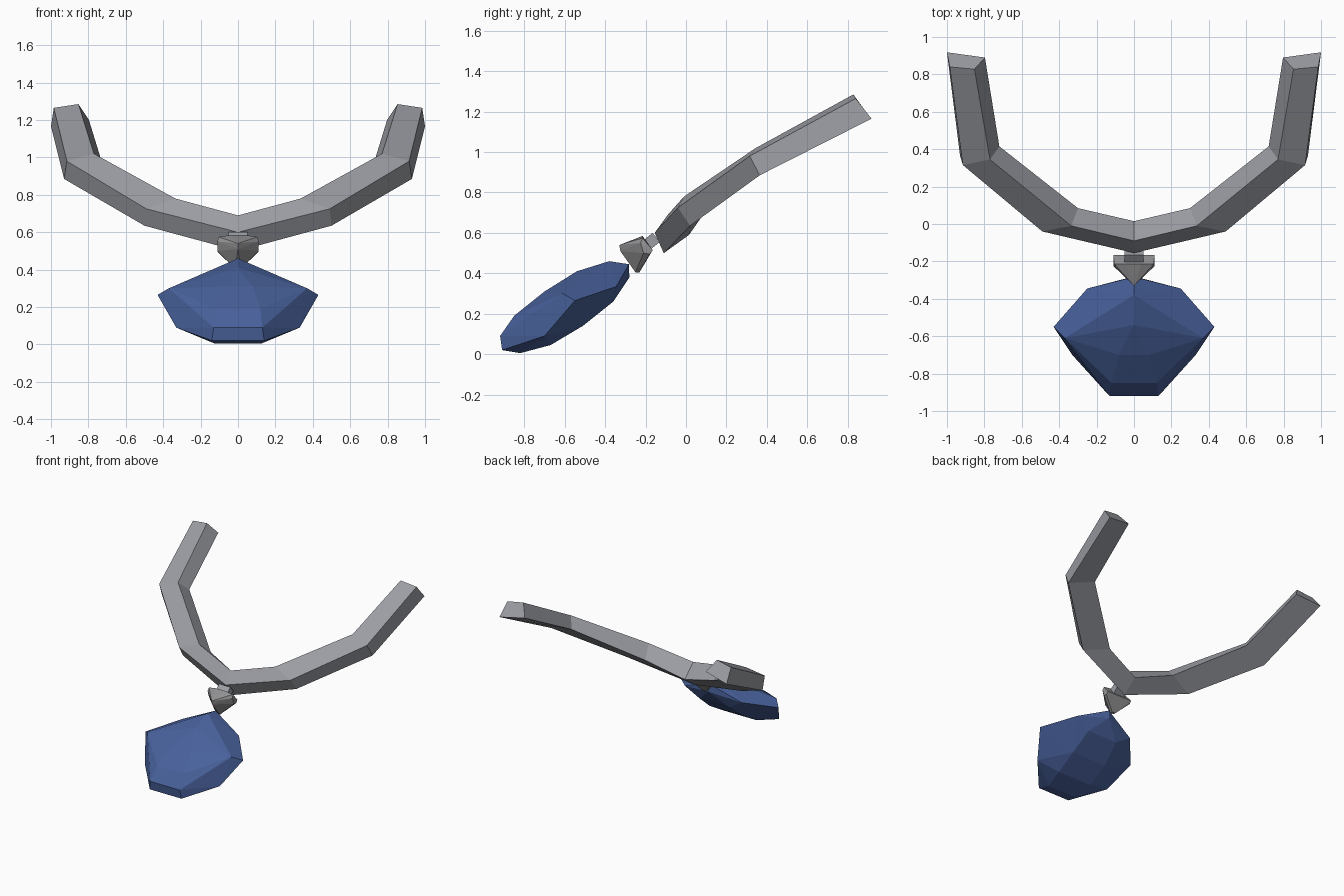
import bpy, bmesh

if "Cube" in bpy.data.objects:
    bpy.data.objects.remove(bpy.data.objects["Cube"])


def material(name, color):
    m = bpy.data.materials.new(name)
    m.diffuse_color = (*color, 1)
    m.use_nodes = True
    m.node_tree.nodes["Principled BSDF"].inputs["Base Color"].default_value = m.diffuse_color
    return m


metal = material("grey_metal", (0.33, 0.34, 0.37))
dark_metal = material("dark_metal", (0.29, 0.29, 0.30))
blue = material("blue_gem", (0.065, 0.12, 0.33))


def finish(bm, name, mat):
    bmesh.ops.recalc_face_normals(bm, faces=bm.faces)
    me = bpy.data.meshes.new(name)
    bm.to_mesh(me)
    bm.free()
    me.materials.append(mat)
    ob = bpy.data.objects.new(name, me)
    bpy.context.collection.objects.link(ob)
    return ob


def mirrored_hull(name, points, mat):
    """Faceted solid wrapped around points given for the right half."""
    bm = bmesh.new()
    for x, y, z in points:
        for sx in ({x, -x} if x else {0}):
            bm.verts.new((sx, y, z))
    r = bmesh.ops.convex_hull(bm, input=bm.verts)
    junk = {v for v in r["geom_interior"] + r["geom_unused"]
            if isinstance(v, bmesh.types.BMVert)}
    bmesh.ops.delete(bm, geom=list(junk), context='VERTS')
    return finish(bm, name, mat)


# Neck band: four-sided sections (outer top, inner top, inner bottom, outer bottom)
sections = [
    [(0, -.155, .60), (0, -.09, .69), (0, .015, .59), (0, -.11, .50)],
    [(.49, -.04, .725), (.335, -.01, .78), (.30, .085, .69), (.50, .02, .635)],
    [(.915, .315, .98), (.77, .345, 1.02), (.72, .415, .95), (.93, .365, .885)],
    [(.985, .84, 1.265), (.853, .828, 1.285), (.797, .89, 1.20), (1.0, .918, 1.165)],
]
left = [[(-x, y, z) for x, y, z in s] for s in sections[:0:-1]]
bm = bmesh.new()
rings = [[bm.verts.new(p) for p in s] for s in left + sections]
for a, b in zip(rings, rings[1:]):
    for i in range(4):
        j = (i + 1) % 4
        bm.faces.new((a[i], a[j], b[j], b[i]))
bm.faces.new(rings[0])
bm.faces.new(rings[-1])
finish(bm, "neck_band", metal)

# Small link between band and clasp
mirrored_hull("link", [
    (.05, -.165, .60), (.05, -.13, .555), (.05, -.18, .515), (.05, -.215, .56),
], metal)

# Wedge-shaped clasp that holds the gem
mirrored_hull("clasp", [
    (.04, -.215, .585), (.105, -.215, .575), (.11, -.225, .55),
    (.11, -.165, .515), (.11, -.18, .495), (.11, -.21, .50),
    (0, -.33, .54), (0, -.325, .51), (.015, -.23, .405), (.015, -.25, .405),
], dark_metal)

# Faceted gem: girdle, upper facets, lower facets
mirrored_hull("gem", [
    (0, -.283, .445), (0, -.28, .38), (.25, -.345, .335),
    (.43, -.55, .265), (.33, -.70, .09), (.13, -.92, .09), (.14, -.91, .02),
    (0, -.38, .46), (0, -.54, .41), (.37, -.61, .30), (.08, -.70, .31),
    (.12, -.85, .19),
    (.125, -.82, .005), (.15, -.67, .045), (.15, -.51, .14), (.13, -.36, .26),
], blue)
